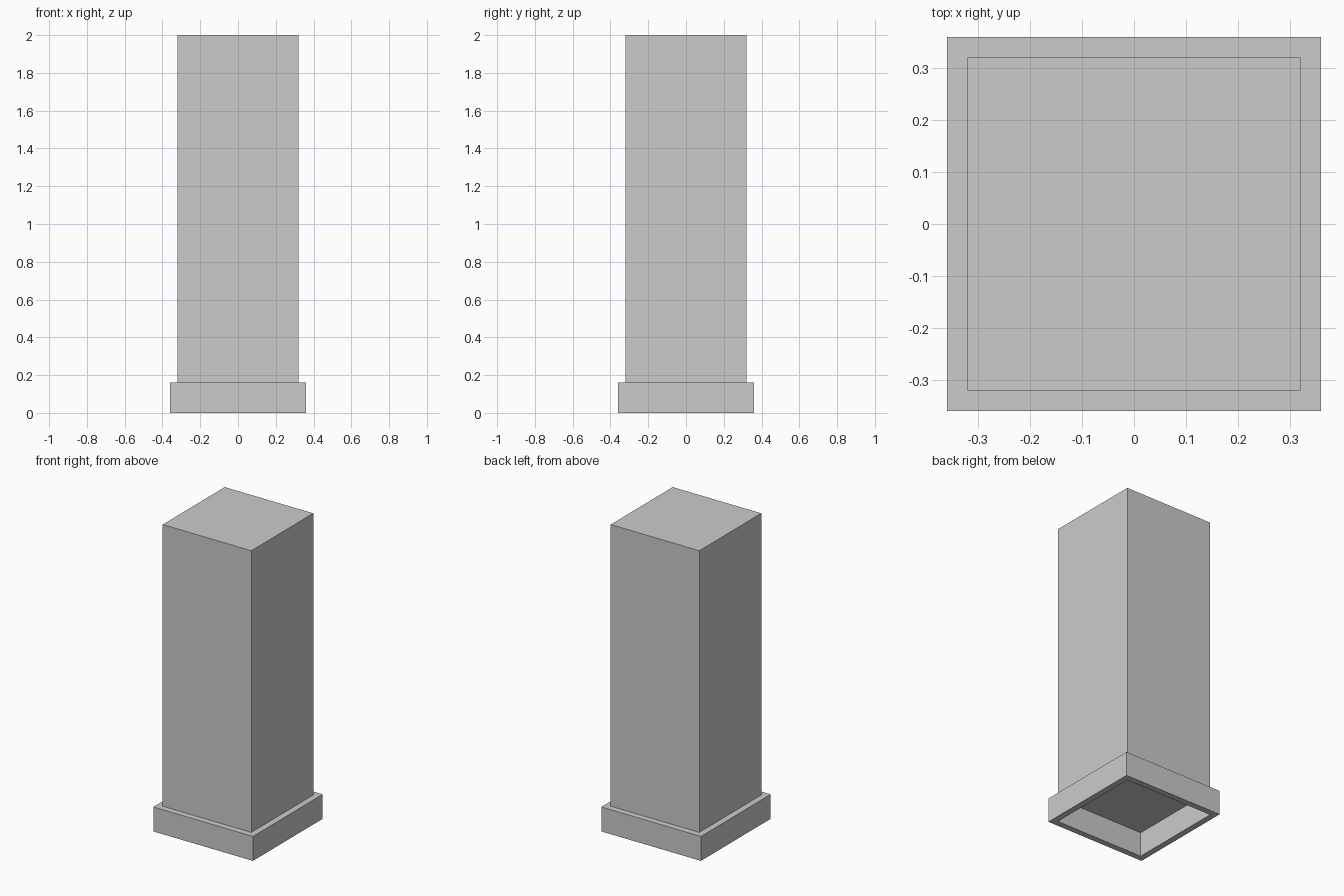
import bpy, bmesh

if "Cube" in bpy.data.objects:
    bpy.data.objects.remove(bpy.data.objects["Cube"])

COLUMN_HALF = 0.32
PLINTH_HALF = 0.36
PLINTH_TOP = 0.16
HEIGHT = 2.0


def make_object(name, bm):
    bmesh.ops.recalc_face_normals(bm, faces=bm.faces)
    mesh = bpy.data.meshes.new(name)
    bm.to_mesh(mesh)
    bm.free()
    obj = bpy.data.objects.new(name, mesh)
    bpy.context.collection.objects.link(obj)
    return obj


def square_loop(bm, half, z):
    return [bm.verts.new((sx * half, sy * half, z))
            for sx, sy in ((-1, -1), (1, -1), (1, 1), (-1, 1))]


def bridge(bm, a, b):
    for i in range(4):
        j = (i + 1) % 4
        bm.faces.new((a[i], a[j], b[j], b[i]))


# Square column shaft, closed at both ends
bm = bmesh.new()
bottom = square_loop(bm, COLUMN_HALF, PLINTH_TOP)
top = square_loop(bm, COLUMN_HALF, HEIGHT)
bridge(bm, bottom, top)
bm.faces.new(bottom)
bm.faces.new(top)
make_object("column_shaft", bm)

# Hollow plinth frame: a rectangular section swept around the square
bm = bmesh.new()
section = [(PLINTH_HALF, 0), (PLINTH_HALF, PLINTH_TOP),
           (COLUMN_HALF, PLINTH_TOP), (COLUMN_HALF, 0)]
loops = [square_loop(bm, half, z) for half, z in section]
for k in range(4):
    bridge(bm, loops[k], loops[(k + 1) % 4])
make_object("plinth_frame", bm)
